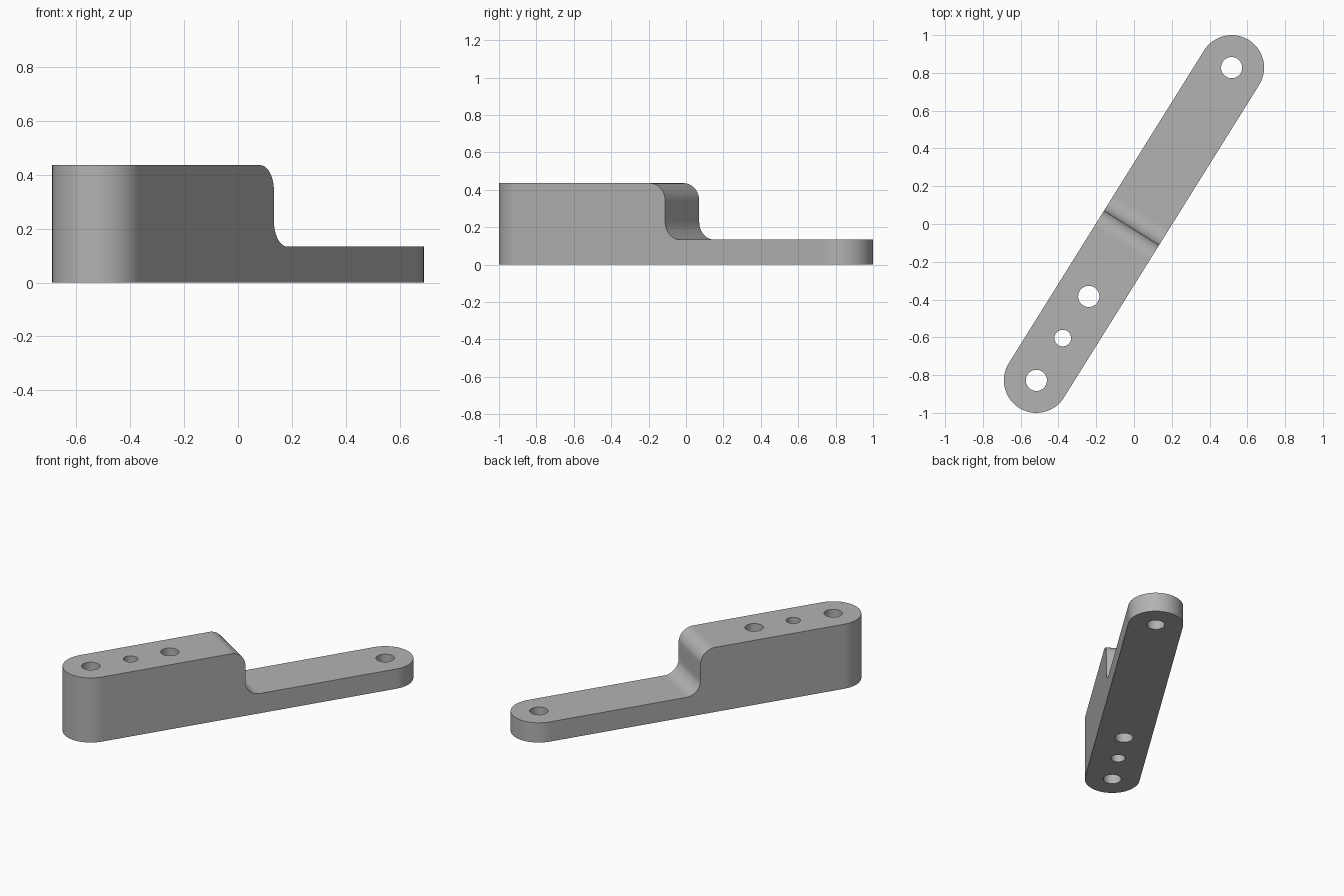
import bpy, bmesh, math
from mathutils import Matrix, Vector

if "Cube" in bpy.data.objects:
    bpy.data.objects.remove(bpy.data.objects["Cube"])

HALF, R = 0.976, 0.172            # end-centre distance and end radius
LOW, HIGH = 0.133, 0.435          # thin arm and thick block heights
STEP, FILLET = -0.024, 0.095      # wall position along the arm, rounding
ANGLE = math.atan2(0.828, 0.517)  # arm direction in plan

grey = bpy.data.materials.new("grey_metal")
grey.use_nodes = True
colour = (0.45, 0.45, 0.45, 1)
grey.diffuse_color = colour
grey.node_tree.nodes["Principled BSDF"].inputs["Base Color"].default_value = colour


def arc(cx, cy, r, start, end, n):
    """Points along an arc, angles in degrees."""
    angles = [math.radians(start + (end - start) * i / n) for i in range(n + 1)]
    return [(cx + r * math.cos(a), cy + r * math.sin(a)) for a in angles]


def prism(name, points, sweep):
    """Extrude a closed 3D outline along a vector."""
    bm = bmesh.new()
    face = bm.faces.new([bm.verts.new(p) for p in points])
    top = bmesh.ops.extrude_face_region(bm, geom=[face])["geom"]
    bmesh.ops.translate(bm, vec=Vector(sweep),
                        verts=[v for v in top if isinstance(v, bmesh.types.BMVert)])
    bmesh.ops.recalc_face_normals(bm, faces=bm.faces)
    mesh = bpy.data.meshes.new(name)
    bm.to_mesh(mesh)
    bm.free()
    mesh.materials.append(grey)
    obj = bpy.data.objects.new(name, mesh)
    bpy.context.collection.objects.link(obj)
    return obj


def cut(target, cutter, operation):
    """Apply a boolean and discard its cutter."""
    cutter.hide_render = True
    mod = target.modifiers.new("cut", "BOOLEAN")
    mod.operation, mod.object, mod.solver = operation, cutter, "EXACT"
    bpy.context.view_layer.objects.active = target
    bpy.ops.object.modifier_apply(modifier=mod.name)
    bpy.data.objects.remove(cutter)


# Stepped side profile with rounded shoulder and root
side = [(-1.3, 0), (1.3, 0), (1.3, LOW)]
side += arc(STEP + FILLET, LOW + FILLET, FILLET, 270, 180, 14)
side += arc(STEP - FILLET, HIGH - FILLET, FILLET, 0, 90, 14)
side += [(-1.3, HIGH)]
arm = prism("stepped_arm", [(x, -0.4, z) for x, z in side], (0, 0.8, 0))

# Round-ended plan outline
plan = arc(HALF, 0, R, -90, 90, 40) + arc(-HALF, 0, R, 90, 270, 40)
cut(arm, prism("plan_cutter", [(x, y, -0.2) for x, y in plan], (0, 0, 1)), "INTERSECT")

# Through holes
for s, r in [(HALF, 0.056), (-HALF, 0.056), (-0.712, 0.044), (-0.452, 0.056)]:
    ring = arc(s, 0, r, 0, 360, 40)[:-1]
    cut(arm, prism("hole_cutter", [(x, y, -0.2) for x, y in ring], (0, 0, 1)), "DIFFERENCE")

# Turn to the diagonal and shade
arm.data.transform(Matrix.Rotation(ANGLE, 4, "Z"))
bpy.ops.object.select_all(action="DESELECT")
arm.select_set(True)
bpy.context.view_layer.objects.active = arm
bpy.ops.object.shade_smooth_by_angle(angle=math.radians(30))
weighted = arm.modifiers.new("even_shading", "WEIGHTED_NORMAL")
weighted.keep_sharp = True
